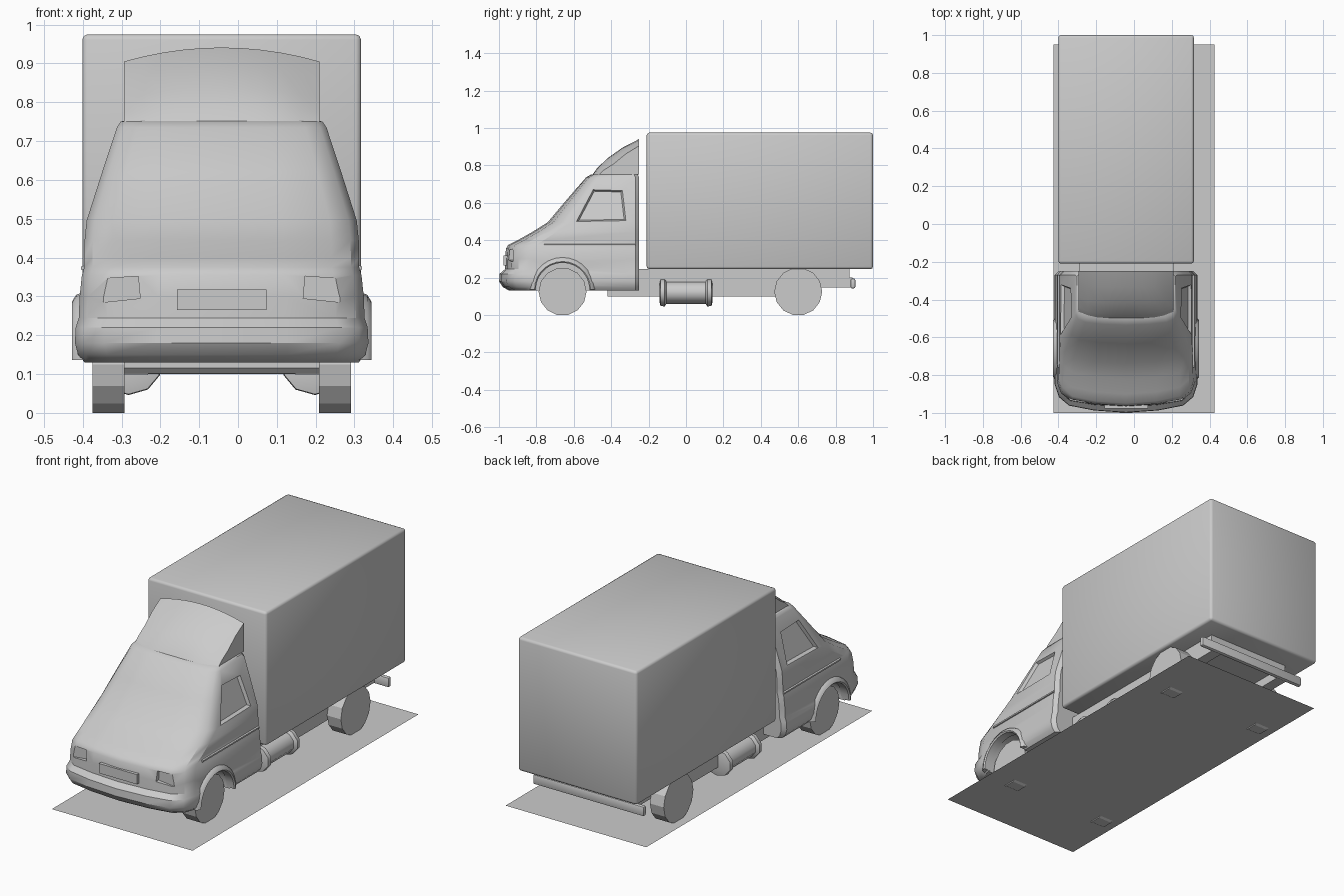
import bpy, bmesh, math
from mathutils import Vector

if "Cube" in bpy.data.objects:
    bpy.data.objects.remove(bpy.data.objects["Cube"])

CX = -0.042  # truck centre line, slightly left of the ground sheet


def finish(ob, angle):
    bpy.ops.object.select_all(action='DESELECT')
    ob.select_set(True)
    bpy.context.view_layer.objects.active = ob
    if angle:
        bpy.ops.object.shade_smooth_by_angle(angle=math.radians(angle))
    return ob


def loft(name, rings, angle=0, closed=False):
    """Skin equal-length rings of points, capping the ends unless closed."""
    bm = bmesh.new()
    vs = [[bm.verts.new((p[0] + CX, p[1], p[2])) for p in r] for r in rings]
    n = len(rings[0])
    pairs = list(zip(vs, vs[1:])) + ([(vs[-1], vs[0])] if closed else [])
    for a, b in pairs:
        for i in range(n):
            j = (i + 1) % n
            bm.faces.new((a[i], a[j], b[j], b[i]))
    if not closed:
        bm.faces.new(vs[0])
        bm.faces.new(vs[-1])
    bmesh.ops.recalc_face_normals(bm, faces=bm.faces)
    me = bpy.data.meshes.new(name)
    bm.to_mesh(me)
    bm.free()
    ob = bpy.data.objects.new(name, me)
    bpy.context.collection.objects.link(ob)
    return finish(ob, angle)


def apply_mod(ob, kind, **settings):
    m = ob.modifiers.new(kind, kind)
    for k, v in settings.items():
        setattr(m, k, v)
    finish(ob, 0)
    bpy.ops.object.modifier_apply(modifier=m.name)


def box(name, x0, x1, y0, y1, z0, z1, bevel=0, angle=0):
    ring = lambda z: [(x0, y0, z), (x1, y0, z), (x1, y1, z), (x0, y1, z)]
    ob = loft(name, [ring(z0), ring(z1)])
    if bevel:
        apply_mod(ob, 'BEVEL', width=bevel, segments=2)
    return finish(ob, angle)


def cut(ob, cutter):
    cutter.hide_render = True
    apply_mod(ob, 'BOOLEAN', object=cutter, operation='DIFFERENCE', solver='EXACT')
    bpy.data.objects.remove(cutter)


def circle_x(x, y, z, r, n, off=0.5):
    """Circle in the yz plane."""
    t = [2 * math.pi * (i + off) / n - math.pi / 2 for i in range(n)]
    return [(x, y + r * math.cos(a), z + r * math.sin(a)) for a in t]


# Ground sheet
bpy.ops.mesh.primitive_plane_add(size=1, location=(0, -0.025, 0.006))
sheet = bpy.context.object
sheet.name = "ground_sheet"
sheet.scale = (0.85, 1.95, 1)

# Cargo box
box("cargo_box", -0.359, 0.359, -0.21, 1.0, 0.245, 0.975, 0.014, 60)


# Cab: stacked plan outlines (z, front y, half width, corner setback, rear y)
def plan(z, f, w, c, rear):
    half = [(0.45 * w, f + 0.08 * c), (0.8 * w, f + 0.25 * c), (0.94 * w, f + 0.55 * c),
            (w, f + c), (w, rear - 0.02), (w - 0.02, rear)]
    return [(0, f, z)] + [(x, y, z) for x, y in half] + [(-x, y, z) for x, y in reversed(half)]


sections = [(0.13, -0.945, 0.353, 0.13, -0.25), (0.15, -0.98, 0.37, 0.14, -0.25),
            (0.18, -0.999, 0.378, 0.15, -0.25), (0.22, -0.997, 0.376, 0.15, -0.25),
            (0.245, -0.968, 0.368, 0.13, -0.25), (0.30, -0.966, 0.366, 0.13, -0.25),
            (0.355, -0.963, 0.36, 0.14, -0.25), (0.375, -0.95, 0.354, 0.15, -0.25),
            (0.40, -0.90, 0.354, 0.14, -0.25), (0.445, -0.82, 0.353, 0.13, -0.25),
            (0.495, -0.74, 0.348, 0.12, -0.25), (0.62, -0.635, 0.308, 0.09, -0.25),
            (0.735, -0.535, 0.27, 0.06, -0.25), (0.75, -0.51, 0.26, 0.06, -0.258),
            (0.756, -0.48, 0.24, 0.05, -0.275)]
cab = loft("cab", [plan(*s) for s in sections])
AY, AZ = -0.66, 0.14  # wheel arch centre
for s in (1, -1):
    cut(cab, loft("arch_cutter", [circle_x(s * x, AY, AZ, 0.145, 24) for x in (0.2, 0.5)]))
    # Side window recess following the sloping door
    window = [(-0.595, 0.495), (-0.50, 0.675), (-0.335, 0.67), (-0.315, 0.50)]
    mid = Vector((-0.43, 0.58))
    rings = []
    for depth, k in ((0.03, 1.1), (-0.016, 0.86)):
        pts = [mid + (Vector(p) - mid) * k for p in window]
        rings.append([(s * (0.348 - (p.y - 0.495) * 0.325 + depth), p.x, p.y) for p in pts])
    cut(cab, loft("window_cutter", rings))
    # Headlight recess
    lamp = [(0.21, 0.295), (0.305, 0.285), (0.312, 0.345), (0.215, 0.352)]
    cut(cab, loft("lamp_cutter", [[(s * x, y, z) for x, z in lamp] for y in (-1.05, -0.925)]))
finish(cab, 32)

# Door belt moulding, wheel arch flares
for s in (1, -1):
    loft("belt_moulding", [[(s * 0.35, y, 0.366), (s * 0.362, y, 0.369),
                            (s * 0.362, y, 0.377), (s * 0.35, y, 0.381)]
                           for y in (-0.76, -0.27)], 30)
    arch = []
    for i in range(15):
        a = math.pi * i / 14
        arch.append([(s * x, AY + r * math.cos(a), AZ - 0.004 + r * math.sin(a)) for x, r in
                     ((0.335, 0.143), (0.38, 0.143), (0.386, 0.15), (0.375, 0.168), (0.35, 0.178))])
    loft("arch_flare", arch, 40)

# Number plate panel
box("plate_panel", -0.115, 0.115, -0.976, -0.94, 0.265, 0.318)

# Roof wind deflector: crowned side profiles lofted across the roof
rings = []
for i in range(11):
    u = i / 5 - 1
    drop, back = 0.036 * u * u, 0.035 * u ** 4
    rings.append([(0.252 * u, -0.25, 0.75), (0.252 * u, -0.25, 0.941 - drop),
                  (0.252 * u, -0.335 + back * 0.4, 0.898 - drop),
                  (0.252 * u, -0.42 + back, 0.838 - drop * 0.8),
                  (0.252 * u, -0.475 + back, 0.785 - drop * 0.3),
                  (0.252 * u, -0.50 + back, 0.75)])
loft("wind_deflector", rings, 35)

# Wheels and axles
for name, y in (("front", -0.66), ("rear", 0.60)):
    for s in (1, -1):
        r = 0.125 / math.cos(math.pi / 14)
        loft(name + "_wheel", [circle_x(s * x, y, 0.125, r, 14) for x in (0.25, 0.333)], 20)
    loft(name + "_axle", [circle_x(x, y, 0.125, 0.025, 8) for x in (-0.26, 0.26)], 40)

# Chassis rails, cross members, bed frame, rear bar
for s in (1, -1):
    x0, x1 = sorted((s * 0.19, s * 0.25))
    box("chassis_rail", x0, x1, -0.42, 0.50, 0.098, 0.20)
    box("rear_rail", x0, x1, 0.50, 0.89, 0.148, 0.20)
for y in (-0.42, 0.0, 0.44):
    box("cross_member", -0.2, 0.2, y, y + 0.05, 0.10, 0.19)
box("bed_frame", -0.25, 0.25, -0.25, 0.875, 0.195, 0.247)
box("rear_bar", -0.335, 0.335, 0.88, 0.905, 0.142, 0.195, 0.008, 40)

# Side tanks with raised end bands
lathe = [(-0.142, 0.048), (-0.136, 0.072), (-0.114, 0.074), (-0.104, 0.06),
         (0.104, 0.06), (0.114, 0.074), (0.136, 0.072), (0.142, 0.048)]
for s in (1, -1):
    loft("side_tank", [[(s * 0.24 + 1.15 * r * math.cos(a), y, 0.12 + r * math.sin(a))
                        for a in [math.pi * (i + 0.5) / 5 for i in range(10)]]
                       for y, r in lathe], 40)
